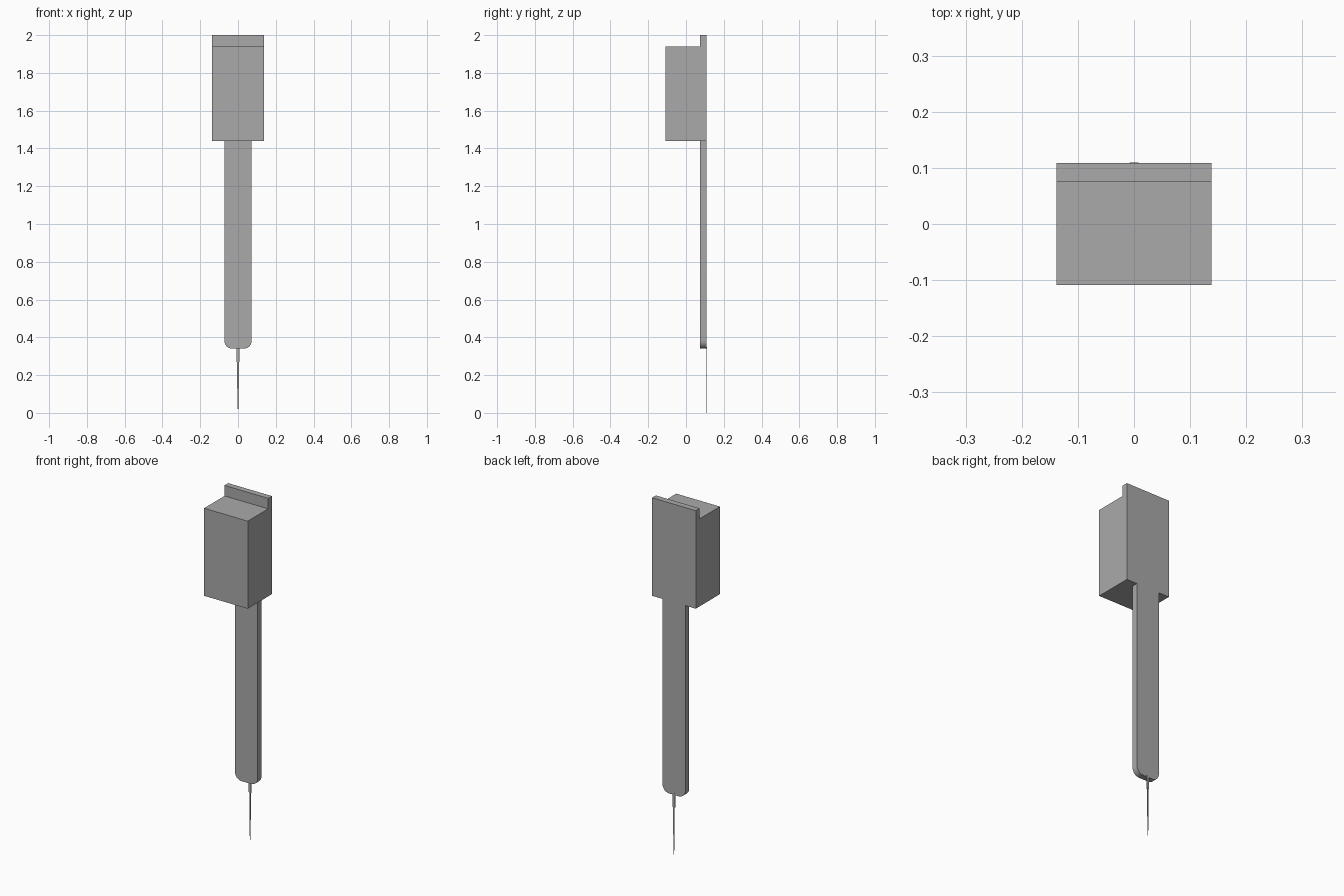
import bpy
import bmesh
import math

cube = bpy.data.objects.get("Cube")
if cube:
    bpy.data.objects.remove(cube, do_unlink=True)

grey = bpy.data.materials.new("plain grey")
grey.use_nodes = True
grey.diffuse_color = (0.4, 0.4, 0.4, 1)
grey.node_tree.nodes["Principled BSDF"].inputs["Base Color"].default_value = grey.diffuse_color


def extrude_outline(name, points, offset):
    """Fill a closed outline and extrude it by the offset."""
    bm = bmesh.new()
    face = bm.faces.new([bm.verts.new(p) for p in points])
    top = bmesh.ops.extrude_face_region(bm, geom=[face])["geom"]
    bmesh.ops.translate(bm, vec=offset,
                        verts=[v for v in top if isinstance(v, bmesh.types.BMVert)])
    bmesh.ops.recalc_face_normals(bm, faces=bm.faces)
    mesh = bpy.data.meshes.new(name)
    bm.to_mesh(mesh)
    bm.free()
    mesh.materials.append(grey)
    obj = bpy.data.objects.new(name, mesh)
    bpy.context.collection.objects.link(obj)
    bpy.ops.object.select_all(action="DESELECT")
    obj.select_set(True)
    bpy.context.view_layer.objects.active = obj
    bpy.ops.object.shade_smooth_by_angle(angle=math.radians(30))
    return obj


def mirrored(half, y):
    """Turn a right-hand half outline, listed top down, into a full one."""
    left = [(-x, z) for x, z in reversed(half) if x > 0]
    return [(x, y, z) for x, z in half + left]


FRONT, STEP, BACK = -0.109, 0.075, 0.109
HEAD_W, HEAD_BOTTOM, HEAD_TOP = 0.138, 1.44, 1.94
SHAFT_W, SHAFT_BOTTOM, RADIUS = 0.072, 0.34, 0.042

# Stepped head block with its raised back lip
head = [(FRONT, HEAD_BOTTOM), (BACK, HEAD_BOTTOM), (BACK, 2),
        (STEP, 2), (STEP, HEAD_TOP), (FRONT, HEAD_TOP)]
extrude_outline("head_block", [(-HEAD_W, y, z) for y, z in head], (2 * HEAD_W, 0, 0))

# Flat shaft with rounded lower corners
steps = 10
half = [(SHAFT_W, HEAD_BOTTOM)]
for i in range(steps + 1):
    a = math.pi / 2 * i / steps
    half.append((SHAFT_W - RADIUS + RADIUS * math.cos(a),
                 SHAFT_BOTTOM + RADIUS - RADIUS * math.sin(a)))
extrude_outline("shaft", mirrored(half, STEP), (0, BACK - STEP, 0))

# Thin stepped needle, flush with the back
needle = [(0.008, 0.35), (0.008, 0.27), (0.004, 0.27),
          (0.004, 0.13), (0.002, 0.06), (0.001, 0)]
extrude_outline("needle", mirrored(needle, BACK - 0.001), (0, 0.002, 0))
